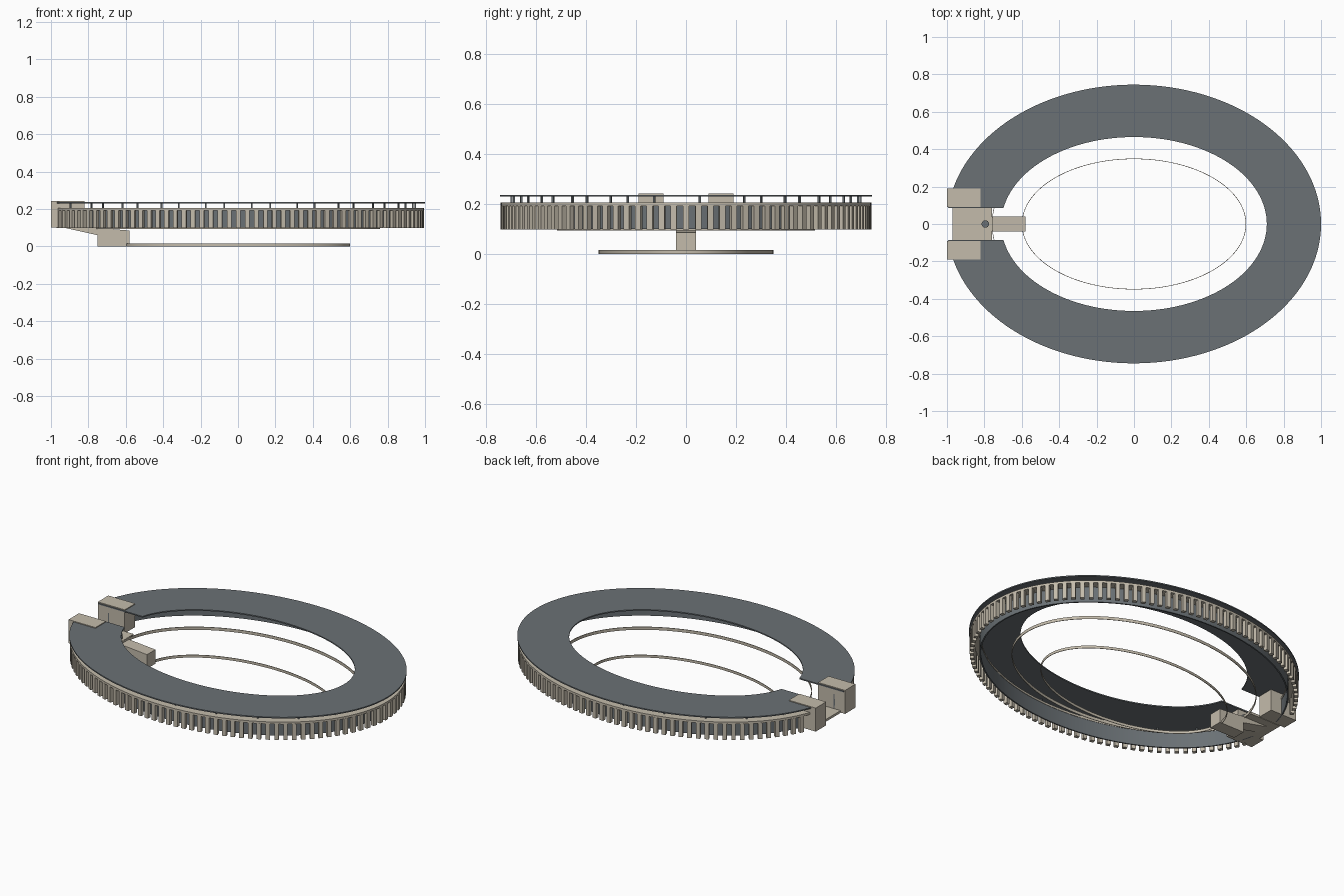
import bpy, bmesh
from math import sin, cos, asin, pi, atan2
from mathutils import Matrix

if "Cube" in bpy.data.objects:
    bpy.data.objects.remove(bpy.data.objects["Cube"], do_unlink=True)


def material(name, rgb):
    m = bpy.data.materials.new(name)
    m.use_nodes = True
    m.diffuse_color = (*rgb, 1)
    m.node_tree.nodes["Principled BSDF"].inputs["Base Color"].default_value = (*rgb, 1)
    return m


GREY = material("slate grey", (0.145, 0.165, 0.178))
BEIGE = material("sand beige", (0.55, 0.50, 0.41))


def finish(name, bm, mat, smooth=False):
    bmesh.ops.recalc_face_normals(bm, faces=bm.faces)
    mesh = bpy.data.meshes.new(name)
    bm.to_mesh(mesh)
    bm.free()
    mesh.materials.append(mat)
    ob = bpy.data.objects.new(name, mesh)
    bpy.context.collection.objects.link(ob)
    if smooth:
        bpy.ops.object.select_all(action='DESELECT')
        bpy.context.view_layer.objects.active = ob
        ob.select_set(True)
        bpy.ops.object.shade_smooth_by_angle()
    return ob


def ring(name, outer, inner, z0, z1, mat, gap=0.0, steps=128):
    """Elliptical band, optionally open at -x with a parallel-sided gap."""
    bm = bmesh.new()
    section = [(outer, z0), (outer, z1), (inner, z1), (inner, z0)]
    loops = []
    for i in range(steps + (gap > 0)):
        loop = []
        for (a, b), z in section:
            reach = pi - asin(gap / b)
            t = reach * (2 * i / steps - 1)
            loop.append(bm.verts.new((a * cos(t), b * sin(t), z)))
        loops.append(loop)
    pairs = list(zip(loops, loops[1:]))
    if gap:
        bm.faces.new(loops[0])
        bm.faces.new(loops[-1])
    else:
        pairs.append((loops[-1], loops[0]))
    for p, q in pairs:
        for k in range(4):
            n = (k + 1) % 4
            bm.faces.new((p[k], p[n], q[n], q[k]))
    return finish(name, bm, mat, True)


def add_box(bm, lo, hi, place=Matrix()):
    size = [h - l for l, h in zip(lo, hi)]
    mid = [(h + l) / 2 for l, h in zip(lo, hi)]
    bmesh.ops.create_cube(bm, size=1, matrix=place @ Matrix.Translation(mid) @ Matrix.Diagonal((*size, 1)))


def box(name, lo, hi, mat):
    bm = bmesh.new()
    add_box(bm, lo, hi)
    return finish(name, bm, mat)


def frame(a, b, t):
    """Placement on an ellipse with local x pointing outward."""
    return Matrix.Translation((a * cos(t), b * sin(t), 0)) @ Matrix.Rotation(atan2(a * sin(t), b * cos(t)), 4, 'Z')


def even_angles(a, b, count, fine=6000):
    """Parameters that divide the ellipse into equal arc lengths."""
    d = [((a * sin(k * 2 * pi / fine)) ** 2 + (b * cos(k * 2 * pi / fine)) ** 2) ** 0.5 for k in range(fine)]
    step, run, out = sum(d) / count, 0, []
    for k, length in enumerate(d):
        if run >= step * len(out) and len(out) < count:
            out.append(k * 2 * pi / fine)
        run += length
    return out


# Roof, cornice and recessed wall
ring("roof", (1, 0.745), (0.71, 0.465), 0.23, 0.237, GREY, 0.085)
ring("cornice", (0.995, 0.742), (0.93, 0.68), 0.193, 0.206, BEIGE, 0.09)
ring("outer_wall", (0.94, 0.69), (0.932, 0.682), 0.1, 0.2, GREY, 0.09)

# Thin bands of the bowl and the field edge
ring("middle_band", (0.76, 0.517), (0.757, 0.514), 0.093, 0.111, BEIGE)
ring("field_edge", (0.6, 0.35), (0.597, 0.347), 0, 0.016, BEIGE)

# Facade ribs
bm = bmesh.new()
for t in even_angles(0.985, 0.732, 112):
    place = frame(0.985, 0.732, t)
    if place.translation.x > 0 or abs(place.translation.y) > 0.19:
        add_box(bm, (-0.012, -0.012, 0.098), (0.01, 0.012, 0.195), place)
finish("facade_ribs", bm, BEIGE)

# Slender posts carrying the roof
bm = bmesh.new()
for k in range(24):
    t = pi * (169.5 - 15 * k) / 180
    place = frame(0.95, 0.7, t)
    if place.translation.x > 0 or abs(place.translation.y) > 0.1:
        add_box(bm, (-0.004, -0.004, 0.2), (0.004, 0.004, 0.232), place)
finish("roof_posts", bm, GREY)

# Entrance towers either side of the gap
for side, y in (("left", -0.14), ("right", 0.14)):
    box("entrance_tower_" + side, (-1, y - 0.05, 0.1), (-0.82, y + 0.05, 0.242), BEIGE)

# Entrance deck and the stepped support beneath it
box("entrance_deck", (-0.97, -0.09, 0.098), (-0.76, 0.09, 0.112), BEIGE)
bm = bmesh.new()
profile = [(-0.93, 0.1), (-0.75, 0.06), (-0.75, 0), (-0.58, 0), (-0.58, 0.085), (-0.76, 0.1)]
face = bm.faces.new([bm.verts.new((x, -0.04, z)) for x, z in profile])
ext = bmesh.ops.extrude_face_region(bm, geom=[face])
bmesh.ops.translate(bm, vec=(0, 0.08, 0), verts=[v for v in ext["geom"] if isinstance(v, bmesh.types.BMVert)])
finish("entrance_support", bm, BEIGE)

# Small bollard on the deck
bm = bmesh.new()
bmesh.ops.create_cone(bm, cap_ends=True, segments=16, radius1=0.02, radius2=0.02, depth=0.03,
                      matrix=Matrix.Translation((-0.795, 0, 0.122)))
finish("deck_bollard", bm, GREY, True)
